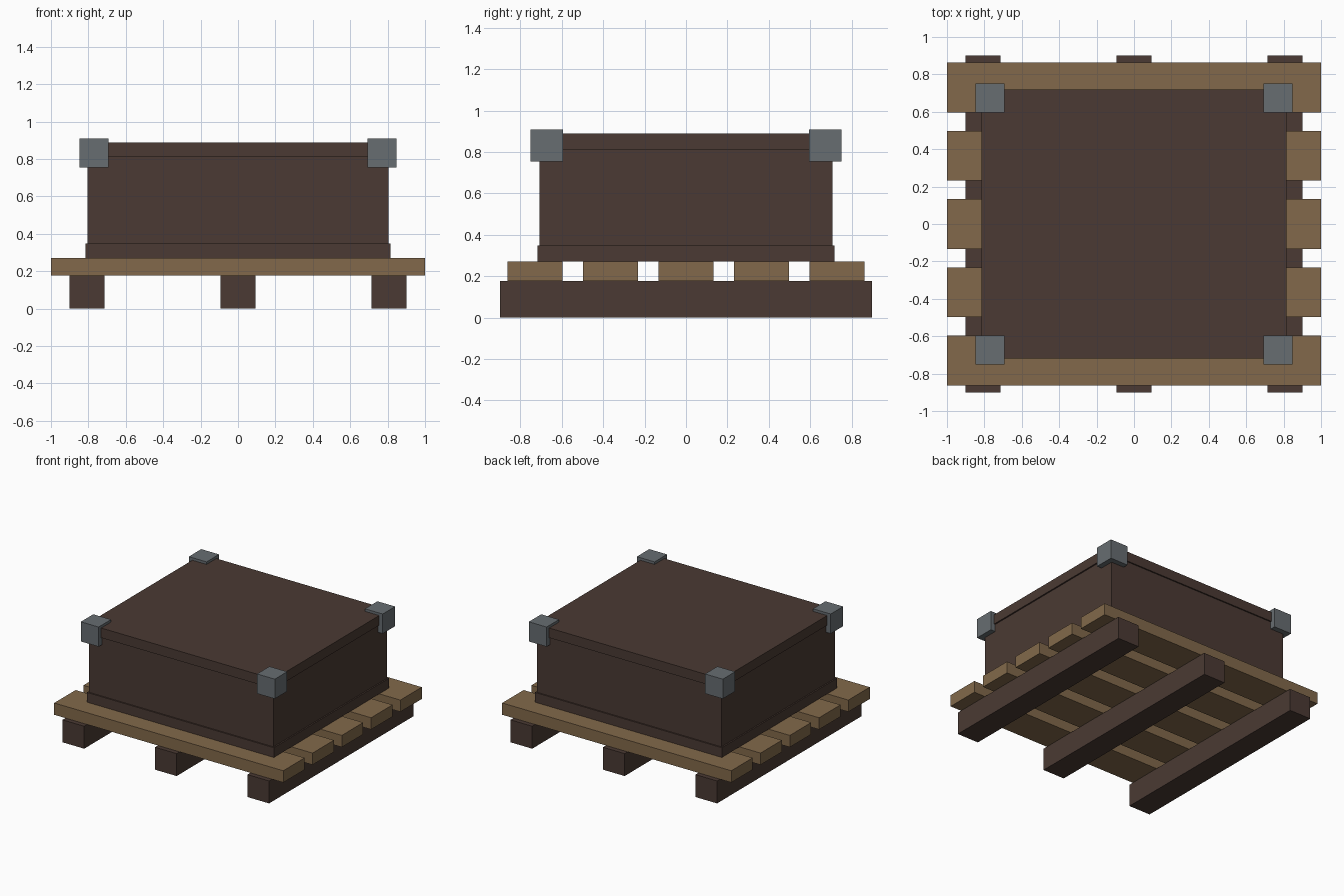
import bpy
import bmesh
from mathutils import Vector

cube = bpy.data.objects.get("Cube")
if cube:
    bpy.data.objects.remove(cube, do_unlink=True)


def make_material(name, rgb):
    mat = bpy.data.materials.new(name)
    mat.use_nodes = True
    mat.diffuse_color = (*rgb, 1)
    mat.node_tree.nodes["Principled BSDF"].inputs["Base Color"].default_value = (*rgb, 1)
    return mat


dark_wood = make_material("dark wood", (0.069, 0.042, 0.033))
pale_wood = make_material("pale wood", (0.223, 0.141, 0.069))
metal = make_material("grey metal", (0.135, 0.153, 0.165))


def box(name, center, size, mat):
    """Flat-sided block given by its centre and full size."""
    bm = bmesh.new()
    bmesh.ops.create_cube(bm, size=1)
    bmesh.ops.scale(bm, vec=Vector(size), verts=bm.verts)
    mesh = bpy.data.meshes.new(name)
    bm.to_mesh(mesh)
    bm.free()
    mesh.materials.append(mat)
    obj = bpy.data.objects.new(name, mesh)
    obj.location = center
    bpy.context.collection.objects.link(obj)
    return obj


# Pallet skids, running front to back
for side, x in (("right", -0.807), ("middle", 0), ("left", 0.807)):
    box(f"pallet_skid_{side}", (x, 0, 0.0885), (0.189, 1.8, 0.177), dark_wood)

# Pallet slats, running side to side
for i in range(5):
    box(f"pallet_slat_{i + 1}", (0, (i - 2) * 0.365, 0.2235), (2, 0.267, 0.093), pale_wood)

# Crate: base trim, body and overhanging lid
box("crate_base_trim", (0, 0, 0.3085), (1.632, 1.436, 0.077), dark_wood)
box("crate_body", (0, 0, 0.56), (1.61, 1.416, 0.54), dark_wood)
box("crate_lid", (0, 0, 0.85), (1.632, 1.436, 0.077), dark_wood)

# Metal corner caps
for side, sx in (("right", -1), ("left", 1)):
    for end, sy in (("front", -1), ("back", 1)):
        box(f"corner_cap_{end}_{side}", (sx * 0.769, sy * 0.673, 0.831),
            (0.155, 0.155, 0.155), metal)
